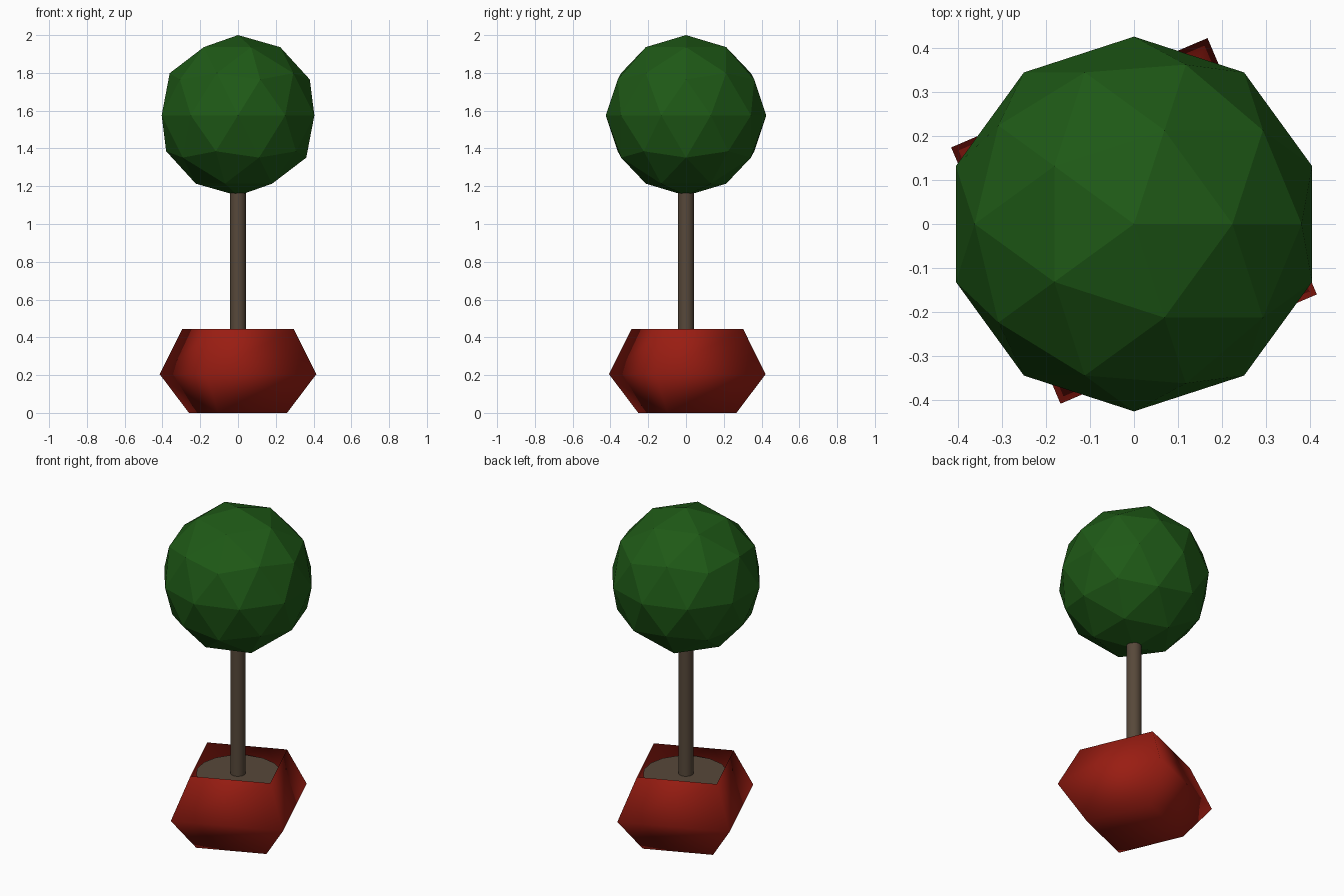
import bpy, bmesh
from math import radians, cos, sin

if "Cube" in bpy.data.objects:
    bpy.data.objects.remove(bpy.data.objects["Cube"])


def finish(ob, name, color, smooth):
    ob.name = name
    mat = bpy.data.materials.new(name + "_colour")
    mat.diffuse_color = (*color, 1)
    mat.use_nodes = True
    mat.node_tree.nodes["Principled BSDF"].inputs["Base Color"].default_value = mat.diffuse_color
    ob.data.materials.append(mat)
    for p in ob.data.polygons:
        p.use_smooth = smooth
    return ob


BROWN = (0.095, 0.065, 0.042)

# Foliage ball: low-poly faceted sphere
bpy.ops.mesh.primitive_ico_sphere_add(subdivisions=2, radius=0.425, location=(0, 0, 1.575))
finish(bpy.context.object, "foliage", (0.013, 0.1, 0.008), False)

# Trunk
bpy.ops.mesh.primitive_cylinder_add(vertices=16, radius=0.042, depth=0.84, location=(0, 0, 0.795))
trunk = finish(bpy.context.object, "trunk", BROWN, False)
bpy.ops.object.shade_smooth_by_angle(angle=radians(40))

# Soil disc below the rim
bpy.ops.mesh.primitive_circle_add(vertices=16, radius=0.235, fill_type='NGON', location=(0, 0.005, 0.385))
finish(bpy.context.object, "soil", BROWN, False)

# Pot: open four-sided vessel with smooth shading, turned on its axis
bm = bmesh.new()
rings = []
for r, z in [(0.28, 0), (0.447, 0.205), (0.318, 0.445)]:
    ring = []
    for i in range(4):
        a = radians(68.1 + 90 * i)
        ring.append(bm.verts.new((r * cos(a), r * sin(a), z)))
    rings.append(ring)
for lo, hi in zip(rings, rings[1:]):
    for i in range(4):
        j = (i + 1) % 4
        bm.faces.new((lo[i], lo[j], hi[j], hi[i]))
bm.faces.new(rings[0][::-1])
mesh = bpy.data.meshes.new("pot")
bm.to_mesh(mesh)
bm.free()
pot = bpy.data.objects.new("pot", mesh)
pot.location = (0, 0.007, 0)
bpy.context.collection.objects.link(pot)
finish(pot, "pot", (0.32, 0.012, 0.006), True)
